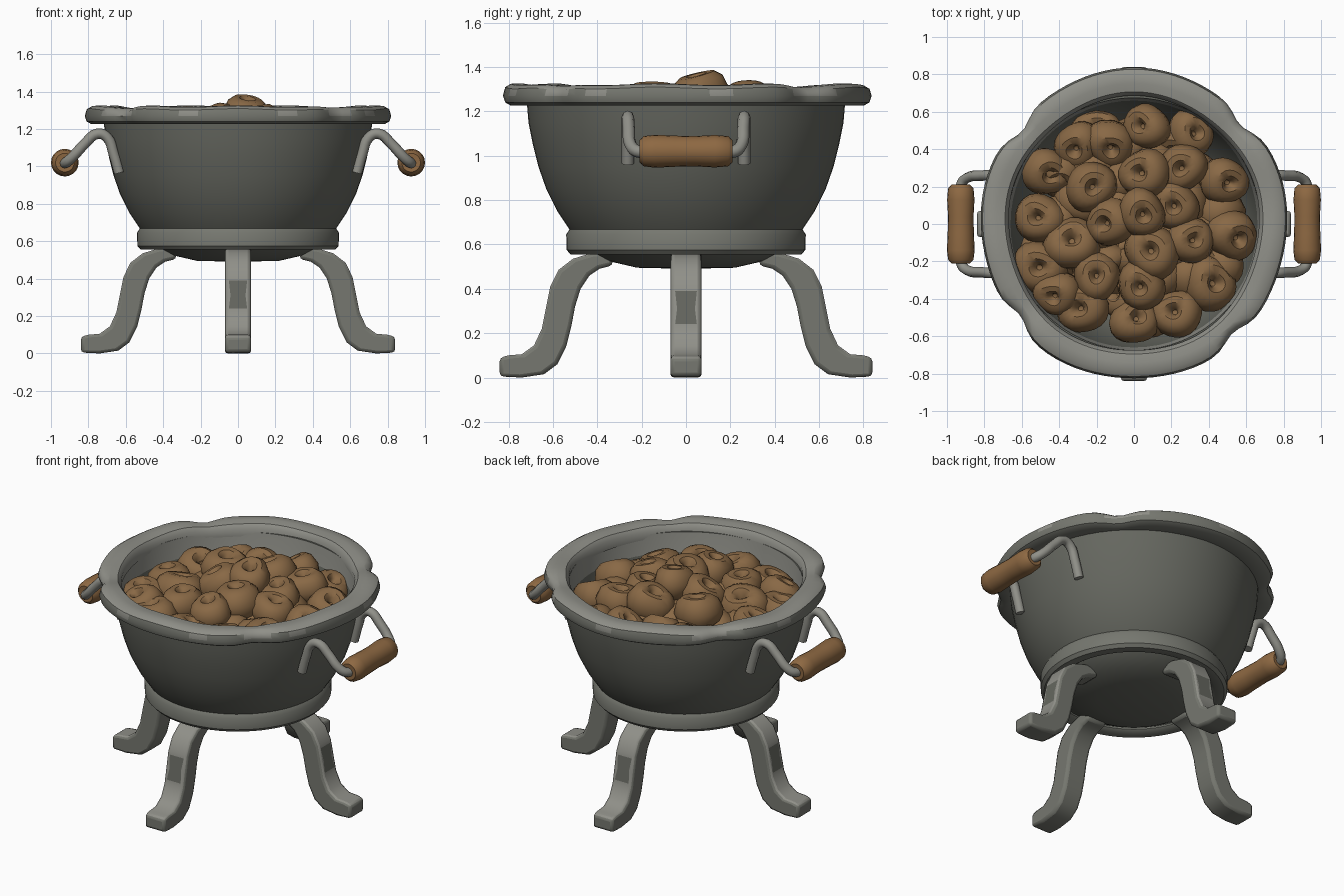
import bpy, bmesh, math, random
from mathutils import Vector

random.seed(7)
cube = bpy.data.objects.get("Cube")
if cube:
    bpy.data.objects.remove(cube)


def material(name, rgb):
    m = bpy.data.materials.new(name)
    m.use_nodes = True
    m.diffuse_color = (*rgb, 1)
    m.node_tree.nodes["Principled BSDF"].inputs["Base Color"].default_value = (*rgb, 1)
    return m


DARK = material("dark iron", (0.13, 0.135, 0.115))
MID = material("mid iron", (0.18, 0.185, 0.16))
WORN = material("worn iron", (0.28, 0.28, 0.25))
FRUIT = material("baked brown", (0.25, 0.14, 0.06))
WOOD = material("grip wood", (0.27, 0.14, 0.055))


def smooth(obj, degrees=40):
    bpy.ops.object.select_all(action="DESELECT")
    obj.select_set(True)
    bpy.context.view_layer.objects.active = obj
    bpy.ops.object.shade_smooth_by_angle(angle=math.radians(degrees))


def finish(name, bm, mats, rule=None):
    bmesh.ops.recalc_face_normals(bm, faces=bm.faces)
    bm.normal_update()
    if rule:
        for f in bm.faces:
            f.material_index = rule(f.calc_center_median(), f.normal)
    mesh = bpy.data.meshes.new(name)
    bm.to_mesh(mesh)
    bm.free()
    for m in mats:
        mesh.materials.append(m)
    obj = bpy.data.objects.new(name, mesh)
    bpy.context.collection.objects.link(obj)
    smooth(obj)
    return obj


def lathe(name, profile, mats, segs=64, closed=False, warp=None, rule=None):
    """Spin (radius, height) points about z; warp(r, angle, z) may reshape them."""
    bm = bmesh.new()
    rings = []
    for i in range(segs):
        a = math.tau * i / segs
        ring = []
        for r, z in profile:
            if warp:
                r, z = warp(r, a, z)
            ring.append(bm.verts.new((r * math.cos(a), r * math.sin(a), z)))
        rings.append(ring)
    n = len(profile)
    for i in range(segs):
        p, q = rings[i], rings[(i + 1) % segs]
        for j in range(n if closed else n - 1):
            k = (j + 1) % n
            bm.faces.new((p[j], q[j], q[k], p[k]))
    bmesh.ops.remove_doubles(bm, verts=bm.verts, dist=1e-5)
    return finish(name, bm, mats, rule)


# Bowl with an inner wall, lighter near the mouth
def bowl_rule(c, n):
    inward = c.x * n.x + c.y * n.y < 0
    return 1 if inward and c.z > 1.1 else 0


lathe("bowl",
      [(0, .49), (.22, .495), (.35, .525), (.45, .58), (.52, .66), (.58, .75),
       (.63, .85), (.665, .95), (.69, 1.05), (.71, 1.15), (.72, 1.27),
       (.675, 1.27), (.66, 1.15), (.62, .95), (.54, .78), (.4, .65), (0, .62)],
      [DARK, WORN], rule=bowl_rule)


# Dented rim
def dent(r, a, z):
    amount = 0
    for d in (43, 140, 219, 312):
        diff = (math.degrees(a) - d + 180) % 360 - 180
        amount += math.exp(-(diff / 7) ** 2)
    if r > .75:
        r -= .045 * amount
    r += .006 * math.sin(5 * a) - .006 * math.cos(2 * a)
    if z > 1.28:
        z -= .012 * amount + .004 * math.sin(9 * a)
    return r, z


lathe("rim",
      [(.675, 1.24), (.675, 1.29), (.695, 1.315), (.74, 1.322), (.79, 1.32),
       (.815, 1.305), (.825, 1.27), (.815, 1.24), (.79, 1.226), (.71, 1.226)],
      [MID, WORN], segs=96, closed=True, warp=dent,
      rule=lambda c, n: 1 if n.z > .3 or c.x * n.x + c.y * n.y < 0 else 0)

# Base ring
lathe("base_ring",
      [(.45, .57), (.47, .555), (.52, .555), (.538, .575), (.54, .645),
       (.525, .668), (.48, .672), (.45, .65)],
      [MID, WORN], closed=True, rule=lambda c, n: 1 if n.z > .6 else 0)

# Four curved legs: outer and inner edge lines joined into a bar
OUTER = [(.33, .57), (.43, .56), (.51, .535), (.575, .485), (.612, .41), (.632, .31),
         (.65, .22), (.685, .145), (.74, .105), (.80, .1), (.84, .09)]
INNER = [(.33, .505), (.39, .49), (.435, .46), (.475, .4), (.5, .32), (.517, .23),
         (.54, .14), (.58, .06), (.64, .015), (.74, 0), (.84, .005)]


def leg(name, turn):
    bm = bmesh.new()
    rows = []
    for (a, b), (c, d) in zip(OUTER, INNER):
        rows.append([bm.verts.new(p) for p in
                     ((a, -.07, b), (a, .07, b), (c, .07, d), (c, -.07, d))])
    patch = []
    for i, (p, q) in enumerate(zip(rows, rows[1:])):
        for j in range(4):
            k = (j + 1) % 4
            f = bm.faces.new((p[j], p[k], q[k], q[j]))
            f.material_index = 1 if j == 0 else 0
            if j == 0 and i in (4, 5):
                patch.append(f)
    bm.faces.new(rows[0])
    bm.faces.new(rows[-1][::-1])
    # dark spot on the outer face
    bmesh.ops.recalc_face_normals(bm, faces=bm.faces)
    bmesh.ops.inset_region(bm, faces=patch, thickness=.03)
    for f in patch:
        f.material_index = 2
    obj = finish(name, bm, [MID, WORN, DARK])
    obj.rotation_euler.z = turn
    bev = obj.modifiers.new("soft edges", "BEVEL")
    bev.width = .018
    bev.segments = 2
    bev.limit_method = "ANGLE"
    bev.angle_limit = math.radians(50)


for i, side in enumerate(("left", "back", "right", "front")):
    leg(side + "_leg", i * math.pi / 2)

# Side handles: a bent rod through a wooden grip
HALF_ROD = [(.635, .262, .965), (.665, .262, 1.07), (.70, .262, 1.155), (.75, .262, 1.175),
            (.82, .258, 1.12), (.885, .25, 1.05), (.92, .22, 1.02), (.925, .15, 1.02)]


def handle(side, sx):
    pts = HALF_ROD + [(x, -y, z) for x, y, z in reversed(HALF_ROD)]
    curve = bpy.data.curves.new(side + "_handle_rod", "CURVE")
    curve.dimensions = "3D"
    curve.bevel_depth = .028
    curve.bevel_resolution = 2
    curve.use_fill_caps = True
    curve.resolution_u = 4
    spline = curve.splines.new("BEZIER")
    spline.bezier_points.add(len(pts) - 1)
    for bp, (x, y, z) in zip(spline.bezier_points, pts):
        bp.co = (sx * x, y, z)
        bp.handle_left_type = bp.handle_right_type = "AUTO"
    curve.materials.append(WORN)
    rod = bpy.data.objects.new(side + "_handle_rod", curve)
    bpy.context.collection.objects.link(rod)
    bpy.ops.object.select_all(action="DESELECT")
    rod.select_set(True)
    bpy.context.view_layer.objects.active = rod
    bpy.ops.object.convert(target="MESH")
    smooth(bpy.context.view_layer.objects.active, 50)
    grip = lathe(side + "_grip",
                 [(0, -.205), (.05, -.21), (.068, -.19), (.073, -.13), (.068, -.04),
                  (.07, .05), (.074, .14), (.068, .19), (.05, .21), (0, .205)],
                 [WOOD], segs=20)
    grip.rotation_euler.x = math.pi / 2
    grip.location = (sx * .926, 0, 1.02)


handle("left", 1)
handle("right", -1)

# Dimpled round fruits heaped in the bowl
FRUIT_PROFILE = [(0, .3), (.1, .34), (.19, .56), (.35, .7), (.6, .7), (.85, .5), (1, .05),
                 (.88, -.4), (.55, -.65), (0, -.68)]


def fruit(name, x, y, z, size, tilt):
    phase = random.uniform(0, math.tau)

    def lumpy(r, a, h):
        wave = 1 + .06 * math.sin(2 * a + phase) + .04 * math.sin(3 * a - phase)
        return r * wave * size, h * size * (1 + .1 * r * math.sin(a + phase))

    obj = lathe(name, FRUIT_PROFILE, [FRUIT], segs=20, warp=lumpy)
    obj.location = (x, y, z)
    obj.rotation_euler = (random.uniform(-tilt, tilt), random.uniform(-tilt, tilt), phase)


TOP = [(-.47, .28), (-.13, .43), (.3, .48), (.26, .3), (-.33, -.11), (.3, -.09),
       (.52, -.06), (.04, -.33), (.23, -.48), (-.27, -.45), (.4, -.32), (-.5, .03),
       (-.5, -.23), (-.23, .2), (.07, .52), (.48, .23), (-.3, .42), (0, -.52),
       (.06, .27), (-.12, .01), (-.2, -.28), (.22, .1), (.1, -.15), (-.41, -.37)]
for i, (x, y) in enumerate(TOP):
    size = random.uniform(.125, .15)
    top = 1.33 - .33 * (x * x + y * y) + random.uniform(-.03, .02)
    fruit(f"fruit_{i}", x, y, top - .72 * size, size, .45)
fruit("crown_fruit", .04, .06, 1.275, .13, .25)

# Lower layer fills the gaps
for i in range(28):
    rho = .52 * math.sqrt((i + .5) / 28)
    a = i * 2.4
    fruit(f"lower_fruit_{i}", rho * math.cos(a), rho * math.sin(a),
          1.1 - .2 * rho * rho, .14, .9)
